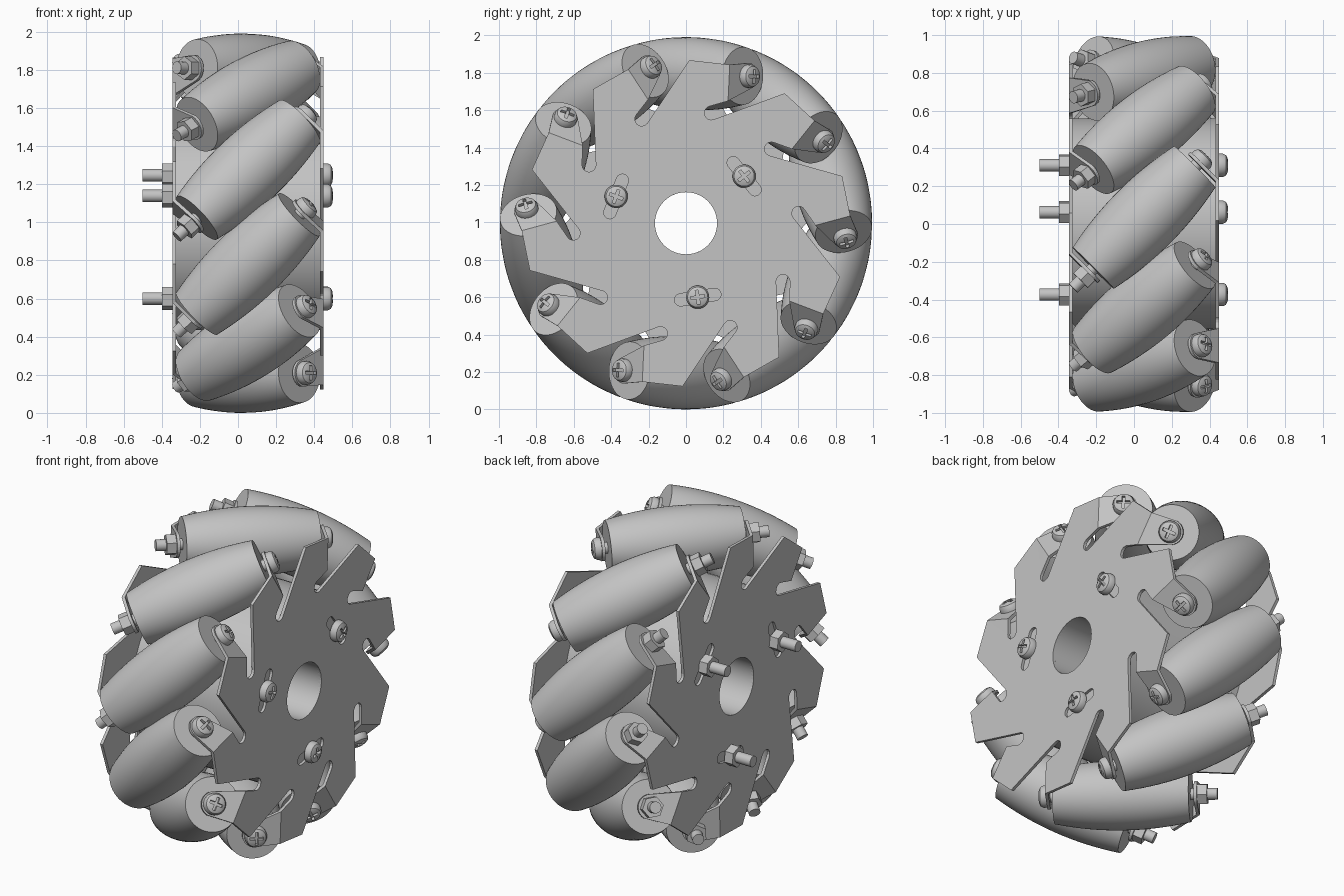
import bpy, bmesh, math
from mathutils import Matrix, Vector

if "Cube" in bpy.data.objects:
    bpy.data.objects.remove(bpy.data.objects["Cube"])

ROLLERS = 10
STEP = 2 * math.pi / ROLLERS
AXIS_R = 0.8            # distance from wheel axis to roller centre
PLATE_X = 0.387         # plate mid-plane from the wheel centre
BEND_W = 0.193          # sideways offset of the tab bend line
HOLE_R = 0.166
BOLT_R = 0.4
BOLT_ANGLE = math.radians(23.5)
WHEEL = Matrix.Translation((0.053, 0, 0.995)) @ Matrix.Rotation(math.radians(15.5), 4, 'X')

grey = bpy.data.materials.new("plain_grey")
grey.use_nodes = True
colour = (0.55, 0.55, 0.55, 1)
grey.diffuse_color = colour
grey.node_tree.nodes["Principled BSDF"].inputs["Base Color"].default_value = colour


def add_object(name, mesh, matrix):
    obj = bpy.data.objects.new(name, mesh)
    bpy.context.collection.objects.link(obj)
    obj.matrix_world = matrix
    return obj


def finish(bm, name):
    bmesh.ops.recalc_face_normals(bm, faces=bm.faces)
    mesh = bpy.data.meshes.new(name)
    bm.to_mesh(mesh)
    bm.free()
    mesh.materials.append(grey)
    return mesh


def smooth(mesh):
    obj = add_object("temporary", mesh, Matrix())
    bpy.ops.object.select_all(action='DESELECT')
    obj.select_set(True)
    bpy.context.view_layer.objects.active = obj
    bpy.ops.object.shade_smooth_by_angle(angle=math.radians(30))
    bpy.data.objects.remove(obj)
    return mesh


def lathe(name, profile, steps=32, closed=False):
    """Revolve (x, radius) points about the x axis."""
    bm = bmesh.new()
    verts = [bm.verts.new((x, r, 0)) for x, r in profile]
    edges = [bm.edges.new(pair) for pair in zip(verts, verts[1:])]
    if closed:
        edges.append(bm.edges.new((verts[-1], verts[0])))
    bmesh.ops.spin(bm, geom=verts + edges, cent=(0, 0, 0), axis=(1, 0, 0),
                   angle=2 * math.pi, steps=steps)
    bmesh.ops.remove_doubles(bm, verts=bm.verts, dist=0.0002)
    return smooth(finish(bm, name))


def rod(name, x0, x1, r, steps=24):
    return lathe(name, [(x0, 0), (x0, r), (x1, r), (x1, 0)], steps)


def arc(cx, cy, r, start, end, n):
    """Points on an arc, angles in degrees."""
    angles = [math.radians(start + (end - start) * i / n) for i in range(n + 1)]
    return [(cx + r * math.cos(a), cy + r * math.sin(a)) for a in angles]


# Screw head with a cross recess
def make_screw_head():
    head = lathe("screw_head", [(0, 0), (0, 0.062), (0.022, 0.062), (0.038, 0.054),
                                (0.047, 0.036), (0.05, 0)])
    obj = add_object("head_blank", head, Matrix())
    cutters = []
    for size in ((0.04, 0.075, 0.016), (0.04, 0.016, 0.075)):
        bm = bmesh.new()
        bmesh.ops.create_cube(bm, size=1, matrix=Matrix.Translation((0.047, 0, 0)) @ Matrix.Diagonal((*size, 1)))
        cutter = add_object("cross_cutter", finish(bm, "cross_cutter"), Matrix())
        cutter.hide_render = True
        mod = obj.modifiers.new("cross", 'BOOLEAN')
        mod.operation, mod.solver, mod.object = 'DIFFERENCE', 'EXACT', cutter
        cutters.append(cutter)
    bpy.context.view_layer.update()
    mesh = bpy.data.meshes.new_from_object(obj.evaluated_get(bpy.context.evaluated_depsgraph_get()))
    for o in cutters + [obj]:
        bpy.data.objects.remove(o)
    return smooth(mesh)


# Side plate: toothed disc with slots, and tabs folded square to the rollers
def make_plate(name, slot_angle):
    bm = bmesh.new()

    def loop(points):
        verts = [bm.verts.new(p) for p in points]
        return verts, [bm.edges.new((v, verts[i - 1])) for i, v in enumerate(verts)]

    tilt = math.degrees(math.atan2(0.385, 0.125))
    slot_end = arc(0.595, 0.11, 0.037, tilt + 270, tilt + 90, 8)
    tooth = [(0.872, -0.02), (0.857, BEND_W), (0.663, BEND_W)] + slot_end
    outline, edges = [], []
    for k in range(ROLLERS):
        turn = Matrix.Rotation(-k * STEP, 3, 'X')
        outline += [turn @ Vector((PLATE_X, r, -w)) for r, w in tooth]
    rim, rim_edges = loop(outline)
    edges += rim_edges

    # Axle hole and tangential bolt slots
    edges += loop([(PLATE_X, y, z) for y, z in arc(0, 0, HOLE_R, 0, 352.5, 47)])[1]
    capsule = arc(0, 0.093, 0.033, 0, 180, 8) + arc(0, -0.093, 0.033, 180, 360, 8)
    for k in range(3):
        turn = Matrix.Rotation(slot_angle + k * math.tau / 3, 3, 'X')
        edges += loop([turn @ Vector((PLATE_X, BOLT_R + y, z)) for y, z in capsule])[1]
    bmesh.ops.triangle_fill(bm, edges=edges, use_beauty=True, normal=(1, 0, 0))

    # Folded tabs
    fold = math.sqrt(0.5)
    for k in range(ROLLERS):
        turn = Matrix.Rotation(-k * STEP, 3, 'X')
        tip = [bm.verts.new(turn @ Vector((PLATE_X - v * fold, r, -BEND_W - v * fold)))
               for r, v in arc(AXIS_R, 0.137, 0.072, 10, 150, 12)]
        top, bottom = rim[k * len(tooth) + 1], rim[k * len(tooth) + 2]
        bm.faces.new([top] + tip + [bottom])

    mesh = finish(bm, name)
    return mesh


def place_plate(name, slot_angle, matrix):
    obj = add_object(name, make_plate(name, slot_angle), matrix)
    solid = obj.modifiers.new("thickness", 'SOLIDIFY')
    solid.thickness, solid.offset, solid.use_even_offset = 0.018, 0, True


place_plate("right_plate", BOLT_ANGLE, WHEEL)
place_plate("left_plate", -BOLT_ANGLE, WHEEL @ Matrix.Rotation(math.pi, 4, 'Y'))

# Hub drum with the axle bore
hub = lathe("hub_drum", [(-0.38, HOLE_R), (-0.38, 0.56), (0.38, 0.56), (0.38, HOLE_R)], 64, True)
add_object("hub_drum", hub, WHEEL)

# Shared hardware
screw_head = make_screw_head()
nut = lathe("hex_nut", [(0, 0), (0, 0.062), (0.055, 0.062), (0.055, 0)], 6)
axle = rod("roller_axle", -0.53, 0.43, 0.033)
stud = rod("hub_stud", -0.553, 0.41, 0.033)

# Barrel rollers
HALF = 0.38
barrel = [(HALF * i / 8, 0.195 - 0.28 * (HALF * i / 8) ** 2) for i in range(-8, 9)]
roller = lathe("roller", [(-HALF, 0)] + barrel + [(HALF, 0)], 48)
for k in range(ROLLERS):
    frame = (WHEEL @ Matrix.Rotation(k * STEP, 4, 'X') @ Matrix.Translation((0, AXIS_R, 0))
             @ Matrix.Rotation(math.pi / 4, 4, 'Y'))
    add_object("roller", roller, frame)
    add_object("roller_axle", axle, frame)
    add_object("roller_screw_head", screw_head, frame @ Matrix.Translation((0.419, 0, 0)))
    add_object("roller_nut", nut, frame @ Matrix.Translation((-0.474, 0, 0)))

# Hub bolts
for k in range(3):
    frame = (WHEEL @ Matrix.Rotation(BOLT_ANGLE + k * math.tau / 3, 4, 'X')
             @ Matrix.Translation((0, BOLT_R, 0)))
    add_object("hub_stud", stud, frame)
    add_object("hub_screw_head", screw_head, frame @ Matrix.Translation((0.396, 0, 0)))
    add_object("hub_nut", nut, frame @ Matrix.Translation((-0.451, 0, 0)))
